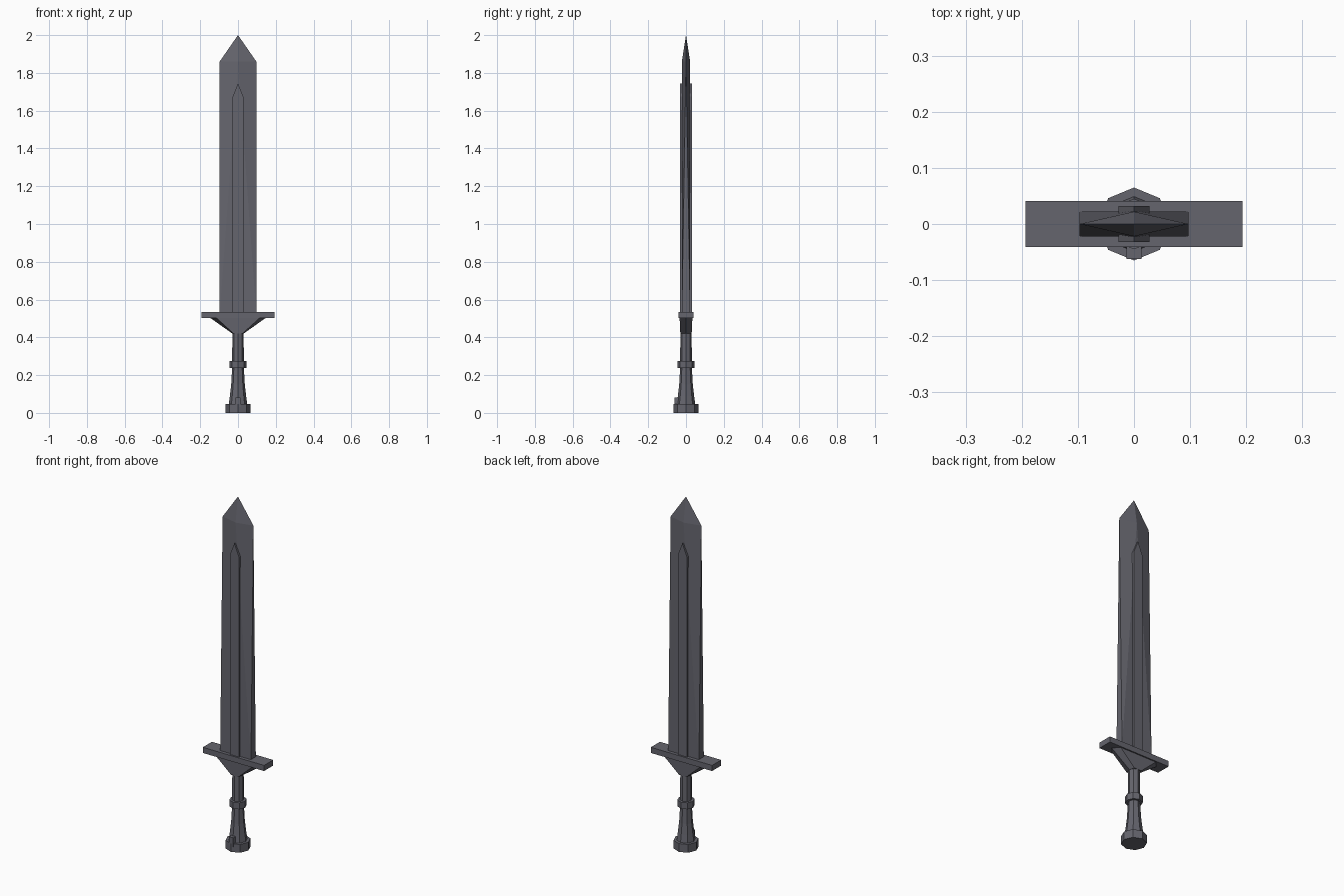
import bpy, bmesh, math

if "Cube" in bpy.data.objects:
    bpy.data.objects.remove(bpy.data.objects["Cube"])

steel = bpy.data.materials.new("dark steel")
steel.diffuse_color = (0.13, 0.13, 0.155, 1)
steel.use_nodes = True
steel.node_tree.nodes["Principled BSDF"].inputs["Base Color"].default_value = steel.diffuse_color


def finish(name, bm):
    bmesh.ops.recalc_face_normals(bm, faces=bm.faces)
    me = bpy.data.meshes.new(name)
    bm.to_mesh(me)
    bm.free()
    me.materials.append(steel)
    ob = bpy.data.objects.new(name, me)
    bpy.context.collection.objects.link(ob)
    return ob


def loft(name, rings):
    """Join equal-length rings of points with faces and cap both ends."""
    bm = bmesh.new()
    rows = [[bm.verts.new(p) for p in r] for r in rings]
    n = len(rows[0])
    for a, b in zip(rows, rows[1:]):
        for i in range(n):
            j = (i + 1) % n
            bm.faces.new((a[i], a[j], b[j], b[i]))
    bm.faces.new(rows[0][::-1])
    bm.faces.new(rows[-1])
    bmesh.ops.remove_doubles(bm, verts=bm.verts, dist=1e-5)
    return finish(name, bm)


def octagon(r, z):
    return [(r * math.cos(i * math.pi / 4), r * math.sin(i * math.pi / 4), z) for i in range(8)]


def section(pts, z):
    return [(x, y, z) for x, y in pts]


def box(name, x, y0, y1, z0, z1):
    pts = [(-x, y0), (x, y0), (x, y1), (-x, y1)]
    return loft(name, [section(pts, z0), section(pts, z1)])


# Blade: square-edged at the guard, sharpening to a diamond, then a point
W, T = 0.097, 0.022
bm = bmesh.new()
V = lambda *p: bm.verts.new(p)
tip = V(0, 0, 2)
edge = {s: V(s * W, 0, 1.86) for s in (-1, 1)}
ridge = {t: V(0, t * T, 1.86) for t in (-1, 1)}
mid = {t: V(0, t * T, 0.52) for t in (-1, 1)}
base = {(s, t): V(s * W, t * T, 0.52) for s in (-1, 1) for t in (-1, 1)}
for s in (-1, 1):
    bm.faces.new((base[s, -1], base[s, 1], edge[s]))
    for t in (-1, 1):
        bm.faces.new((edge[s], ridge[t], tip))
        bm.faces.new((base[s, t], mid[t], ridge[t]))
        bm.faces.new((base[s, t], ridge[t], edge[s]))
bm.faces.new((base[-1, -1], mid[-1], base[1, -1], base[1, 1], mid[1], base[-1, 1]))
finish("blade", bm)

# Raised central rib with pointed end, through both faces
rib = [(-0.028, 0.52), (0.028, 0.52), (0.028, 1.675), (0, 1.745), (-0.028, 1.675)]
loft("blade_rib", [[(x, y, z) for x, z in rib] for y in (-0.032, 0.032)])

# Crossguard and the flared support beneath it
box("crossguard", 0.193, -0.041, 0.041, 0.503, 0.535)
half = [(1, 0), (0.78, 1), (0, 1), (-0.78, 1), (-1, 0), (-0.78, -1), (0, -1), (0.78, -1)]
loft("guard_support", [[(x * 0.03, y * 0.03, 0.42) for x, y in half],
                       [(x * 0.15, y * 0.034, 0.505) for x, y in half]])

# Octagonal grip, collar and pommel
loft("grip", [octagon(r, z) for r, z in
              ((0.05, 0.04), (0.043, 0.09), (0.036, 0.15), (0.031, 0.24), (0.03, 0.43))])
loft("grip_collar", [octagon(0.045, 0.238), octagon(0.045, 0.275)])
loft("pommel", [octagon(0.065, 0), octagon(0.065, 0.047)])

# Small block on the front of the pommel
box("pommel_block", 0.013, -0.062, -0.03, 0.03, 0.082)
